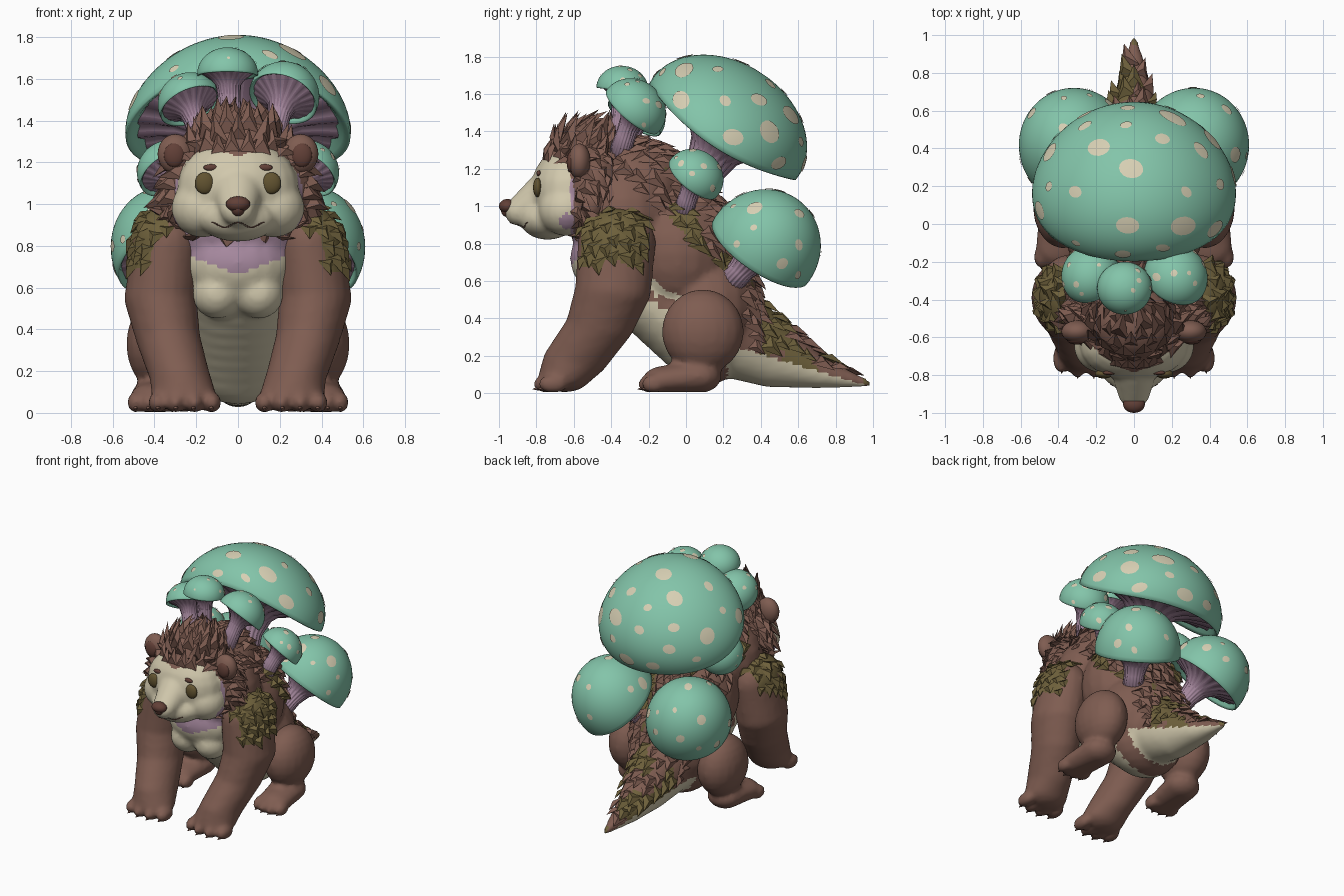
import bpy, bmesh, math, random
from mathutils import Vector, Matrix, noise

random.seed(4)
if "Cube" in bpy.data.objects:
    bpy.data.objects.remove(bpy.data.objects["Cube"])


def material(name, r, g, b):
    m = bpy.data.materials.new(name)
    m.use_nodes = True
    colour = [(c / 255) ** 2.2 for c in (r, g, b)] + [1]
    m.diffuse_color = colour
    m.node_tree.nodes["Principled BSDF"].inputs["Base Color"].default_value = colour
    return m


BROWN = material("brown fur", 126, 93, 82)
DARK = material("dark brown", 98, 66, 58)
CREAM = material("cream fur", 208, 199, 171)
MOSS = material("moss", 110, 97, 62)
LILAC = material("lilac", 168, 138, 160)
GILL = material("gill shade", 146, 117, 139)
TEAL = material("teal cap", 130, 195, 168)
SPOT = material("cap spot", 214, 206, 178)
EYE = material("olive eye", 98, 84, 52)
FUR = [BROWN, CREAM, MOSS, LILAC]


def finish(name, bm, mats, smooth=True):
    mesh = bpy.data.meshes.new(name)
    bmesh.ops.recalc_face_normals(bm, faces=bm.faces)
    bm.to_mesh(mesh)
    bm.free()
    for m in mats:
        mesh.materials.append(m)
    for p in mesh.polygons:
        p.use_smooth = smooth
    obj = bpy.data.objects.new(name, mesh)
    bpy.context.scene.collection.objects.link(obj)
    return obj


def ball(bm, k, seg=20):
    mat = Matrix.Translation(k[:3]) @ Matrix.Diagonal((*k[3:], 1))
    bmesh.ops.create_uvsphere(bm, u_segments=seg, v_segments=seg // 2 + 2, radius=1, matrix=mat)


def blend(name, balls, chains, rule, voxel=0.02, smooth_steps=5):
    """Merge ellipsoids and tapering chains into one skin, coloured by rule(point, normal)."""
    bm = bmesh.new()
    for k in balls:
        ball(bm, k)
    for chain in chains:
        for a, b in zip(chain, chain[1:]):
            for i in range(9):
                ball(bm, [p + (q - p) * i / 8 for p, q in zip(a, b)])
    obj = finish(name, bm, [])
    rm = obj.modifiers.new("merge", "REMESH")
    rm.mode, rm.voxel_size = "VOXEL", voxel
    sm = obj.modifiers.new("soften", "SMOOTH")
    sm.iterations = smooth_steps
    bpy.context.view_layer.update()
    dg = bpy.context.evaluated_depsgraph_get()
    mesh = bpy.data.meshes.new_from_object(obj.evaluated_get(dg))
    obj.modifiers.clear()
    obj.data = mesh
    mesh.name = name
    mesh.materials.clear()
    for m in FUR:
        mesh.materials.append(m)
    for v in mesh.vertices:
        v.co.z = max(v.co.z, 0.005)
    for p in mesh.polygons:
        p.material_index = rule(p.center, p.normal)
        p.use_smooth = True
    return obj


def tufts(name, skin, mask, flow, spacing, length, width, lift):
    """Scatter flat pointed locks over a skin, combed along flow(point)."""
    bm, placed = bmesh.new(), []
    faces = list(skin.data.polygons)
    random.shuffle(faces)
    for p in faces:
        c, n = p.center, p.normal
        if not mask(c, n) or any((c - q).length < spacing for q in placed):
            continue
        placed.append(c.copy())
        f = flow(c)
        f = (f - n * f.dot(n)).normalized()
        side, d = f.cross(n), (f + n * lift).normalized()
        size = random.uniform(0.8, 1.25)
        w, ln = width * size, length * size
        root = c - f * ln * 0.3
        tip = bm.verts.new(root + d * ln * 1.3)
        ring = [bm.verts.new(root + o) for o in
                (side * w - n * 0.01, d * ln * 0.5 + n * w * 0.4, -side * w - n * 0.01, -n * w * 0.6)]
        for a, b in zip(ring, ring[1:] + ring[:1]):
            bm.faces.new((a, b, tip)).material_index = p.material_index
        bm.faces.new(ring).material_index = p.material_index
    return finish(name, bm, FUR, False)


# Torso and tail
def torso_rule(c, n):
    patch = noise.noise(c * 5)
    if c.y > 0.22 and c.z < 0.24 - 0.3 * (c.y - 0.3):
        return 1
    if c.y < 0.1 and abs(c.x) < 0.3 and (n.y < -0.15 or n.z < -0.3) and c.z < 0.9:
        return 3 if c.z > 0.66 + 0.4 * abs(c.x) else 1
    if c.y > 0.4:
        return 2 if patch > -0.2 else 0
    return 2 if patch > 0.1 and 0.85 - 0.9 * c.y < c.z < 1.2 and abs(c.x) > 0.1 else 0


torso = blend("torso", [
    (0, -0.33, 0.95, 0.38, 0.3, 0.34), (0, -0.28, 1.1, 0.31, 0.3, 0.25),
    (0, -0.42, 0.72, 0.27, 0.2, 0.2), (0.1, -0.46, 0.57, 0.12, 0.13, 0.12), (-0.1, -0.46, 0.57, 0.12, 0.13, 0.12),
    (0, -0.04, 0.75, 0.37, 0.32, 0.38), (0, 0.12, 0.45, 0.36, 0.28, 0.34)],
    [[(0, -0.38, 0.66, 0.26, 0.2, 0.18), (0, 0.1, 0.32, 0.3, 0.24, 0.28)],
     [(0, 0.24, 0.34, 0.24, 0.2, 0.26), (0, 0.45, 0.22, 0.165, 0.14, 0.19),
      (0, 0.7, 0.11, 0.1, 0.1, 0.085), (0, 0.98, 0.05, 0.02, 0.02, 0.02)]], torso_rule)


def back_mask(c, n):
    if c.y > 0.32:
        return c.z > 0.27 - 0.27 * (c.y - 0.3)
    return c.y > -0.45 and c.z > 0.85 - 0.9 * c.y and n.y > -0.5 and n.z > -0.3


tufts("back_fur", torso, back_mask, lambda c: Vector((c.x * 0.6, 0.7, -0.6)), 0.062, 0.09, 0.05, 0.26)


# Head, muzzle and crown
def head_rule(c, n):
    oval = (c.x / 0.325) ** 2 + ((c.z - 1.03) / 0.27) ** 2
    if c.y < -0.62 and oval < 1 and c.z < 1.23 + 0.3 * abs(c.x):
        return 1
    return 3 if c.y < -0.6 and oval < 1.06 and c.z < 1.15 else 0


head = blend("head", [
    (0, -0.5, 1.08, 0.36, 0.2, 0.28), (0, -0.64, 1.08, 0.29, 0.19, 0.235), (0, -0.52, 1.27, 0.22, 0.2, 0.17),
    (0, -0.5, 1.02, 0.385, 0.13, 0.2),
    (0.17, -0.64, 0.98, 0.15, 0.15, 0.14), (-0.17, -0.64, 0.98, 0.15, 0.15, 0.14),
    (0, -0.74, 0.93, 0.19, 0.15, 0.11)],
    [[(0, -0.74, 1.05, 0.13, 0.14, 0.13), (0, -0.9, 0.97, 0.085, 0.07, 0.075)]], head_rule, 0.016)
tufts("ruff_fur", head, lambda c, n: c.y > -0.66 and head_rule(c, n) == 0 and c.z < 1.3,
      lambda c: Vector((c.x * 2, 0.25, (c.z - 1.12) * 1.2 - 0.2)), 0.055, 0.09, 0.045, 0.35)
tufts("crown_fur", head, lambda c, n: c.z > 1.25 and head_rule(c, n) == 0,
      lambda c: Vector((c.x * 0.6, 0.5, 1.2)), 0.058, 0.11, 0.048, 0.42)


def part(name, mat, *balls):
    bm = bmesh.new()
    for k in balls:
        ball(bm, k, 24)
    return finish(name, bm, [mat])


part("nose", DARK, (0, -0.955, 1.0, 0.058, 0.045, 0.038), (0, -0.95, 0.98, 0.035, 0.04, 0.04))
bpy.context.view_layer.update()


def face_y(x, z):
    return head.ray_cast(Vector((x, -2, z)), Vector((0, 1, 0)))[1].y


# Mouth line
bm = bmesh.new()
for i in range(-12, 13):
    x, z = i * 0.01, 0.9 + 0.012 * math.cos(i * 0.5)
    ball(bm, (x, face_y(x, z), z, 0.008, 0.004, 0.003), 8)
finish("mouth", bm, [DARK])

for s, label in ((1, "left"), (-1, "right")):
    # Eyes, brows and ears
    y = face_y(s * 0.16, 1.1)
    part(label + "_eye", EYE, (s * 0.16, y, 1.1, 0.047, 0.024, 0.052))
    y = face_y(s * 0.13, 1.175)
    part(label + "_brow", DARK, (s * 0.13, y, 1.175, 0.035, 0.012, 0.016))
    part(label + "_ear", BROWN, (s * 0.3, -0.57, 1.24, 0.085, 0.06, 0.095))
    part(label + "_inner_ear", DARK, (s * 0.305, -0.613, 1.235, 0.05, 0.025, 0.058))

    # Front leg with toes, mossy at the shoulder
    def leg_rule(c, n):
        return 2 if c.z > 0.73 + 0.28 * noise.noise(c * 6) and -0.56 < c.y < -0.22 and n.x * s > -0.1 else 0

    toes = [(s * (0.255 + d), -0.75 + abs(d) * 0.3, 0.05, 0.045, 0.08, 0.05) for d in (-0.13, -0.045, 0.045, 0.13)]
    leg = blend(label + "_front_leg", toes, [[
        (s * 0.34, -0.37, 0.8, 0.17, 0.21, 0.19), (s * 0.37, -0.39, 0.55, 0.175, 0.205, 0.15),
        (s * 0.335, -0.46, 0.36, 0.155, 0.185, 0.12), (s * 0.28, -0.59, 0.18, 0.145, 0.175, 0.11),
        (s * 0.26, -0.65, 0.09, 0.155, 0.14, 0.085)]], leg_rule, 0.018, 3)
    tufts(label + "_shoulder_moss", leg, lambda c, n: leg_rule(c, n) == 2,
          lambda c: Vector((0, 0.3, -1)), 0.06, 0.07, 0.05, 0.16)
    # Hind leg with toes
    toes = [(s * (0.4 + d), -0.2 + abs(d) * 0.3, 0.05, 0.04, 0.065, 0.05) for d in (-0.09, -0.03, 0.03, 0.09)]
    blend(label + "_hind_leg", toes + [(s * 0.375, 0.09, 0.33, 0.16, 0.22, 0.225)],
          [[(s * 0.4, -0.12, 0.07, 0.12, 0.11, 0.075), (s * 0.38, 0.07, 0.09, 0.125, 0.12, 0.09)]],
          lambda c, n: 0, 0.018, 3)
    # Claws
    bm = bmesh.new()
    for x0, y0, gap in ((0.255, -0.81, 0.085), (0.4, -0.245, 0.06)):
        for d in (-1.5, -0.5, 0.5, 1.5):
            at = (s * (x0 + d * gap), y0 + abs(d) * gap * 0.3, 0.025)
            bmesh.ops.create_cone(bm, cap_ends=True, segments=8, radius1=0.018, radius2=0.001, depth=0.045,
                                  matrix=Matrix.Translation(at) @ Matrix.Rotation(math.radians(100), 4, "X"))
    finish(label + "_claws", bm, [BROWN])


# Mushrooms: spotted dome over a fluted trumpet of gills and stem
def mushroom(name, rim, normal, rx, ry, h, base, stem, spots, droop=0.0):
    rim, base, n = Vector(rim), Vector(base), Vector(normal).normalized()
    u = Vector((0, 1, 0)).cross(n).normalized()
    v = n.cross(u)
    turn = [math.tau * j / 80 for j in range(80)]

    def dome(d, off=0.0):
        return rim + u * d[0] * (rx + off) + v * d[1] * (ry + off) + n * (d[2] * (h + off) - droop * d[0] ** 2)

    def loft(part_name, rings, mats, pick):
        bm = bmesh.new()
        vs = [[bm.verts.new(p) for p in ring] for ring in rings]
        for i, (lo, hi) in enumerate(zip(vs, vs[1:])):
            for j in range(len(lo)):
                k = (j + 1) % len(lo)
                bm.faces.new((lo[j], lo[k], hi[k], hi[j])).material_index = pick(i, j)
        bm.faces.new(vs[-1])
        finish(part_name, bm, mats)

    lips = [(0.86, 0.06), (0.93, -0.06), (0.975, -0.1)]
    lips += [(math.cos(t), math.sin(t)) for t in (i * math.pi / 38 for i in range(-1, 19))]
    loft(name + "_cap", [[dome((r * math.cos(a), r * math.sin(a), z)) for a in turn] for r, z in lips],
         [TEAL], lambda i, j: 0)

    rings = []
    for t, r in ((-0.02, 0.92), (0.03, 0.75), (0.09, 0.56), (0.18, 0.4), (0.32, 0.28), (0.55, stem), (1, stem * 1.1)):
        r = max(r, stem)
        centre = rim.lerp(base, t)
        flute = 0.025 * rx * (1 if t < 0.5 else 0.4)
        rings.append([centre + (u * rx * math.cos(a) + v * ry * math.sin(a)) * r
                      - n * droop * (r * math.cos(a)) ** 2
                      + (n + u * math.cos(a) + v * math.sin(a)) * flute * math.cos(a * 20) for a in turn])
    loft(name + "_gills_and_stem", rings, [LILAC, GILL], lambda i, j: 1 if i < 4 and j % 4 in (1, 2) else 0)

    bm, made = bmesh.new(), []
    for attempt in range(600):
        z, a = random.uniform(0.08, 0.97), random.uniform(0, math.tau)
        d = Vector((math.sqrt(1 - z * z) * math.cos(a), math.sqrt(1 - z * z) * math.sin(a), z))
        if len(made) == spots or any((d - q).length < 0.36 for q in made):
            continue
        made.append(d)
        p = d.orthogonal().normalized()
        q = d.cross(p)
        w = random.uniform(0.05, 0.13)
        l = w * random.uniform(0.8, 1.4)
        rows = [[bm.verts.new(dome((d + (p * w * math.cos(b) + q * l * math.sin(b)) * k).normalized(), 0.005))
                 for b in turn[::5]] for k in (0.5, 1)]
        bm.faces.new(rows[0])
        for j in range(16):
            bm.faces.new((rows[0][j - 1], rows[0][j], rows[1][j], rows[1][j - 1]))
    finish(name + "_spots", bm, [SPOT])


mushroom("great_mushroom", (0, 0.21, 1.42), (0, 0.55, 0.84), 0.54, 0.47, 0.35, (0, 0, 1.0), 0.22, 28, 0.09)
mushroom("middle_crown_mushroom", (-0.05, -0.34, 1.625), (0, 0.15, 1), 0.145, 0.14, 0.125, (-0.03, -0.36, 1.3), 0.36, 8)
mushroom("left_crown_mushroom", (0.22, -0.28, 1.515), (0.3, 0.62, 0.72), 0.17, 0.18, 0.16, (0.15, -0.36, 1.26), 0.32, 9)
mushroom("right_crown_mushroom", (-0.23, -0.27, 1.48), (-0.33, 0.5, 0.78), 0.155, 0.165, 0.145, (-0.15, -0.35, 1.24), 0.34, 9)
for s, label in ((1, "left"), (-1, "right")):
    mushroom(label + "_side_mushroom", (s * 0.33, 0.045, 1.155), (s * 0.4, 0.58, 0.71), 0.155, 0.16, 0.145,
             (s * 0.24, -0.02, 0.95), 0.34, 8)
    mushroom(label + "_rump_mushroom", (s * 0.31, 0.41, 0.775), (s * 0.35, 0.52, 0.76), 0.295, 0.305, 0.325,
             (s * 0.19, 0.2, 0.56), 0.23, 16)
